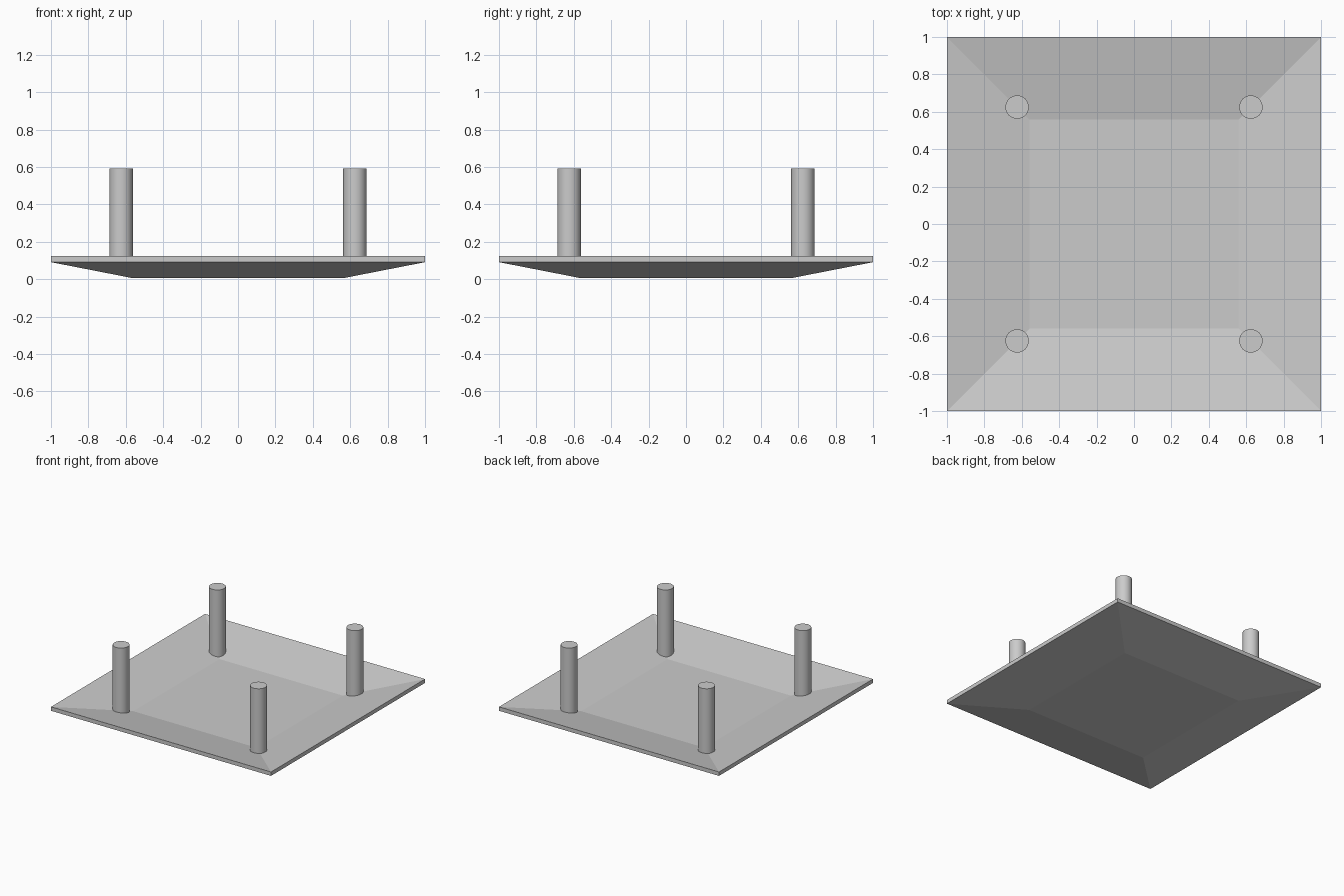
import bpy, bmesh

if "Cube" in bpy.data.objects:
    bpy.data.objects.remove(bpy.data.objects["Cube"])

# Shallow square dish: nested square loops, from underside centre to inner floor
bm = bmesh.new()
profile = [(0.56, 0.005), (1.0, 0.091), (1.0, 0.123), (0.56, 0.037)]
loops = [[bm.verts.new((sx * h, sy * h, z))
          for sx, sy in ((-1, -1), (1, -1), (1, 1), (-1, 1))] for h, z in profile]
for a, b in zip(loops, loops[1:]):
    for i in range(4):
        j = (i + 1) % 4
        bm.faces.new((a[i], a[j], b[j], b[i]))
bm.faces.new(loops[0][::-1])
bm.faces.new(loops[-1])
bmesh.ops.recalc_face_normals(bm, faces=bm.faces)
mesh = bpy.data.meshes.new("dish")
bm.to_mesh(mesh)
bm.free()
bpy.context.collection.objects.link(bpy.data.objects.new("dish", mesh))

# Four round posts, feet sunk into the sloped sides
FOOT, TOP = 0.035, 0.592
for side, sx in (("left", -1), ("right", 1)):
    for end, sy in (("front", -1), ("back", 1)):
        bpy.ops.mesh.primitive_cylinder_add(
            vertices=32, radius=0.0625, depth=TOP - FOOT,
            location=(sx * 0.625, sy * 0.625, (TOP + FOOT) / 2))
        bpy.context.object.name = f"{end}_{side}_post"
        bpy.ops.object.shade_smooth_by_angle()
